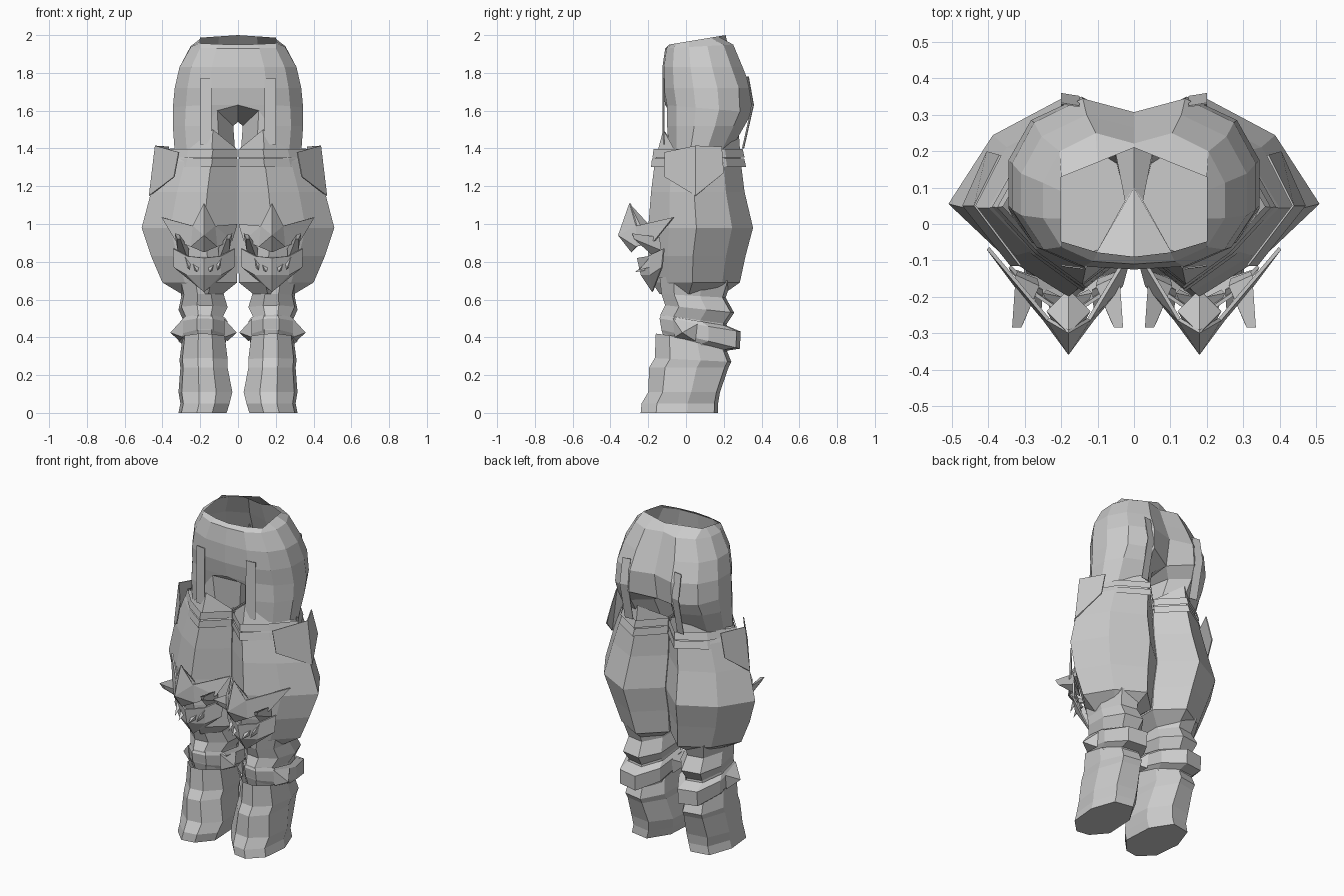
import bpy, bmesh
from mathutils import Vector

if "Cube" in bpy.data.objects:
    bpy.data.objects.remove(bpy.data.objects["Cube"])

grey = bpy.data.materials.new("plain grey")
grey.diffuse_color = (0.6, 0.6, 0.6, 1)
grey.use_nodes = True
grey.node_tree.nodes["Principled BSDF"].inputs["Base Color"].default_value = grey.diffuse_color
c = .18                      # centre line of the right leg


def make(name, verts, faces, thick=0):
    """Flat-shaded right-hand part, mirrored to the left."""
    me = bpy.data.meshes.new(name)
    me.from_pydata([tuple(v) for v in verts], [], faces)
    bm = bmesh.new()
    bm.from_mesh(me)
    bmesh.ops.recalc_face_normals(bm, faces=bm.faces)
    # open sheets must face away from the leg axis
    out = sum(f.normal.dot(f.calc_center_median() - Vector((c, .05, f.calc_center_median().z))) * f.calc_area()
              for f in bm.faces)
    if out < 0 and any(e.is_boundary for e in bm.edges):
        bmesh.ops.reverse_faces(bm, faces=bm.faces)
    bm.to_mesh(me)
    bm.free()
    me.materials.append(grey)
    ob = bpy.data.objects.new(name, me)
    bpy.context.collection.objects.link(ob)
    if thick:
        s = ob.modifiers.new("thickness", 'SOLIDIFY')
        s.thickness = thick
        s.offset = -1
    ob.modifiers.new("mirror", 'MIRROR').merge_threshold = 0.001
    return ob


def bridge(rings, skip=lambda r, i: False):
    n = len(rings[0])
    return [(r*n+i, r*n+(i+1) % n, (r+1)*n+(i+1) % n, (r+1)*n+i)
            for r in range(len(rings)-1) for i in range(n) if not skip(r, i)]


def fit(shape, z, x0, x1, y0, y1, tilt=0):
    """Fit a unit cross-section to a box; tilt raises (or drops) the back."""
    return [(x0+u*(x1-x0), y0+v*(y1-y0), z+tilt*v) for u, v in shape]


def loft(name, shape, rows, bottom=False):
    rings = [fit(shape, *r) for r in rows]
    n = len(shape)
    faces = bridge(rings)
    if bottom:
        faces.append(tuple(range((len(rings)-1)*n, len(rings)*n)))
    return make(name, sum(rings, []), faces)


# Hips: half shell from the open waist down, split into thighs below the crotch
half = [(0, 0), (.45, .02), (.8, .13), (1, .35), (1, .62), (.82, .86), (.42, 1), (0, .92)]
waist = [(0, 0), (.5, .04), (1, .14), (1, .35), (1, .6), (1, .73), (.5, .865), (0, 1)]
rings = [fit(waist, 1.95, 0, .2, -.09, .21, .05) + [(0, .12, 1.9)]]
for z, x, y0, y1, tilt in [(1.93, .25, -.11, .25, .02), (1.83, .31, -.125, .3, 0),
                           (1.72, .335, -.125, .345, 0), (1.63, .345, -.11, .35, -.04)]:
    rings.append(fit(half, z, 0, x, y0, y1, tilt) + [(0, .12, z-.07)])
rings[-1][-1] = (0, .1, 1.54)
rings[-1][-2] = (0, .28, 1.56)
thigh = [(.26, .06), (.45, 0), (.8, .12), (1, .35), (1, .62), (.82, .86), (.42, 1), (.1, .8), (0, .4)]
rings.append(fit(thigh, 1.52, .025, .345, -.1, .31))
rings[-1][0] = (.11, -.09, 1.6)
rings.append(fit(thigh, 1.38, .015, .335, -.09, .23))
faces = bridge(rings, lambda r, i: r < 4 and i >= 7)
make("hips", sum(rings, []), faces + [tuple(range(54, 63))])

# Baggy thigh guards with a raised front and back lip
bag = [(.35, 0), (.7, .2), (1, .46), (.76, .8), (.35, 1), (0, .72), (0, .25)]
rows = [(1.40, .01, .36, -.15, .28), (1.33, .003, .4, -.165, .29), (1.17, .002, .46, -.185, .31),
        (.98, .002, .51, -.2, .355), (.83, .002, .46, -.2, .315), (.69, .005, .4, -.18, .285), (.63, .08, .3, -.14, .2)]
rings = [fit(bag, *r) for r in rows]
for i, dz in ((0, .1), (4, .08)):
    x, y, z = rings[0][i]
    rings[0][i] = (x, y+(.03 if i == 0 else 0), z+dz)
make("thigh_guard", sum(rings, []), bridge(rings))

# Thigh straps
for z, k in ((1.375, 0), (1.325, .008)):
    loft("thigh_strap", bag, [(z+.022, .002, .375+k, -.172-k, .3+k), (z-.022, .002, .39+k, -.177-k, .31+k)])

# Pointed side flap standing away from the outer thigh
make("side_flap", [(.315, -.115, 1.38), (.44, .05, 1.415), (.37, .19, 1.41), (.34, -.115, 1.25),
                   (.472, .05, 1.15), (.405, .2, 1.27)],
     [(0, 1, 4, 3), (1, 2, 5, 4)], .006)

# Wrinkled trouser leg between guard and boot
oct8 = [(.3, .03), (.62, 0), (.94, .2), (1, .6), (.8, .95), (.35, 1), (.04, .7), (0, .25)]
loft("lower_leg", oct8, [(.72, .08, .32, -.14, .24, -.02), (.63, .075, .3, -.13, .21, -.02),
                         (.57, .055, .315, -.11, .255, -.04), (.52, .08, .29, -.135, .215, -.05),
                         (.44, .07, .3, -.13, .235, -.08), (.34, .08, .28, -.1, .2, -.05)])

# Slanted calf cuff, thick at the back and flush in front
loft("calf_cuff", oct8, [(.52, .07, .3, -.13, .22, -.06), (.5, .055, .315, -.14, .29, -.07),
                         (.44, .055, .315, -.13, .285, -.1), (.42, .07, .3, -.12, .22, -.09)])

# Boots with a flat sole
loft("boot", oct8, [(.42, .07, .295, -.16, .2, -.05), (.29, .055, .31, -.165, .24, -.02),
                    (.24, .055, .305, -.195, .225), (.11, .03, .315, -.2, .18),
                    (.05, .045, .305, -.235, .17), (0, .06, .315, -.24, .17)], bottom=True)


def horn(name, base, tip):
    """Closed taper from a base outline to a tip point or tip outline."""
    n = len(base)
    if len(tip) == 1:
        make(name, base+tip, [tuple(range(n))]+[(i, (i+1) % n, n) for i in range(n)])
    else:
        make(name, base+tip, bridge([base, tip])+[tuple(range(n)), tuple(range(n, 2*n))])


def both(name, base, tip):
    """Horn on each side of the leg's own centre line."""
    horn(name, base, tip)
    horn(name, [(2*c+.005-x, y, z) for x, y, z in base], [(2*c+.005-x, y, z) for x, y, z in tip])


# Calf cuff spikes
both("cuff_spike", [(.29, -.07, .5), (.31, .06, .47), (.31, .05, .38), (.29, -.06, .4)], [(.358, -.02, .425)])

# Knee guard: brow plate with crest, snout and swept ears, above an open V-shaped jaw
brow = [(c, -.3, 1.11), (c, -.36, .94), (c, -.29, .85)]
jaw = [(c, -.26, .82), (c, -.24, .73), (c, -.18, .64)]
bfaces, jfaces = [], []
for s in (1, -1):
    o, j = len(brow), len(jaw)
    brow += [(c+s*.06, -.265, .99), (c+s*.225 if s > 0 else .003, -.07, 1.035 if s > 0 else 1.0),
             (c+s*.15, -.17, .91), (c+s*.07, -.265, .88)]
    bfaces += [(0, 1, o), (o, 1, o+3), (o, o+3, o+2), (o, o+2, o+1), (1, 2, o+3)]
    jaw += [(c+s*.09, -.2, .83), (c+s*.165, -.12, .87), (c+s*.16, -.13, .77), (c+s*.09, -.19, .73)]
    jfaces += [(0, 1, j+3, j), (j, j+3, j+2, j+1), (1, 2, j+3), (2, j+2, j+3)]
make("knee_brow", brow, bfaces, .01)
make("knee_jaw", jaw, jfaces, .01)
horn("knee_crest", [(c-.06, -.24, .99), (c, -.18, .98), (c+.06, -.24, .99), (c, -.35, .94)], [(c, -.3, 1.11)])

# Blunt tusks and small teeth of the knee guard
both("tusk", [(.265, -.15, .81), (.32, -.13, .86), (.325, -.14, .93), (.26, -.17, .87)],
     [(.305, -.275, .92), (.32, -.275, .92), (.335, -.285, .95), (.31, -.285, .945)])
both("tooth", [(.2, -.2, .79), (.25, -.19, .81), (.24, -.18, .76)], [(.215, -.27, .745)])
both("cheek_tooth", [(.25, -.18, .81), (.29, -.17, .85), (.28, -.16, .78)], [(.255, -.25, .755)])


# Garter strips running from hips to thigh guards
def strip(name, x0, x1, path):
    v = [p for y, z in path for p in ((x0, y, z), (x1, y+.008, z))]
    make(name, v, [(2*i, 2*i+1, 2*i+3, 2*i+2) for i in range(len(path)-1)], .004)


strip("front_garter", .14, .2, [(-.124, 1.77), (-.125, 1.6), (-.125, 1.42)])
strip("back_garter", .15, .2, [(.325, 1.78), (.352, 1.63), (.3, 1.4)])
